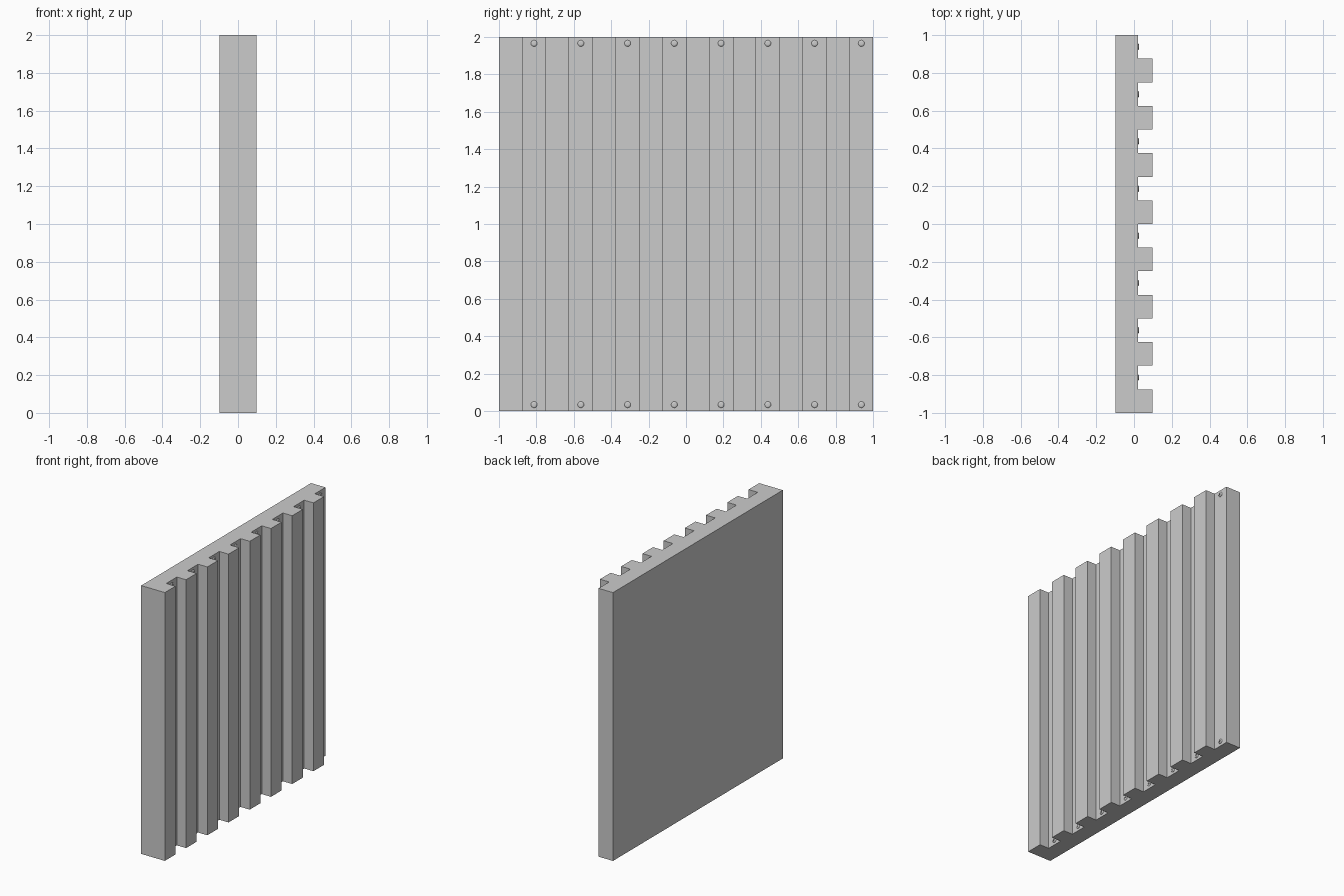
import bpy, bmesh, math

if "Cube" in bpy.data.objects:
    bpy.data.objects.remove(bpy.data.objects["Cube"])

PITCH, RIB = 0.25, 0.125
BACK, FLOOR, FACE = -0.098, 0.021, 0.097
HEIGHT = 2.0


def make_object(name, bm):
    bmesh.ops.recalc_face_normals(bm, faces=bm.faces[:])
    mesh = bpy.data.meshes.new(name)
    bm.to_mesh(mesh)
    bm.free()
    obj = bpy.data.objects.new(name, mesh)
    bpy.context.collection.objects.link(obj)
    return obj


# Ribbed wall panel: crenellated outline extruded upward
outline = [(BACK, 1), (BACK, -1)]
for i in range(8):
    y = -1 + i * PITCH
    outline += [(FACE, y), (FACE, y + RIB), (FLOOR, y + RIB), (FLOOR, y + PITCH)]
    if i < 7:
        continue
bm = bmesh.new()
face = bm.faces.new([bm.verts.new((x, y, 0)) for x, y in outline])
top = bmesh.ops.extrude_face_region(bm, geom=[face])
bmesh.ops.translate(bm, vec=(0, 0, HEIGHT),
                    verts=[v for v in top["geom"] if isinstance(v, bmesh.types.BMVert)])
make_object("ribbed_panel", bm)

# Domed screw head, turned about the x axis
bm = bmesh.new()
rings = []
SEG = 16
for x, r in [(-0.004, 0.017), (0.002, 0.017), (0.005, 0.013), (0.0065, 0.007)]:
    rings.append([bm.verts.new((x, r * math.cos(a), r * math.sin(a)))
                  for a in (math.tau * k / SEG for k in range(SEG))])
for lower, upper in zip(rings, rings[1:]):
    for k in range(SEG):
        n = (k + 1) % SEG
        bm.faces.new((lower[k], lower[n], upper[n], upper[k]))
bm.faces.new(rings[0])
bm.faces.new(rings[-1])
screws = make_object("screw_heads", bm)
screws.location = (FLOOR, -1 + 1.5 * RIB, 0.034)

# Cross recess cutters
for name, size in (("slot_cutter_a", (0.012, 0.018, 0.004)),
                   ("slot_cutter_b", (0.012, 0.004, 0.018))):
    bpy.ops.mesh.primitive_cube_add(size=1, location=(
        FLOOR + 0.0085, screws.location.y, screws.location.z))
    cutter = bpy.context.object
    cutter.name = name
    cutter.scale = size
    cutter.hide_render = True
    cutter.hide_set(True)
    cut = screws.modifiers.new(name, 'BOOLEAN')
    cut.operation = 'DIFFERENCE'
    cut.object = cutter

# Repeat along the grooves, then at the top edge
for name, count, offset in (("across", 8, (0, PITCH, 0)),
                            ("top_row", 2, (0, 0, HEIGHT - 0.068))):
    arr = screws.modifiers.new(name, 'ARRAY')
    arr.count = count
    arr.use_relative_offset = False
    arr.use_constant_offset = True
    arr.constant_offset_displace = offset
